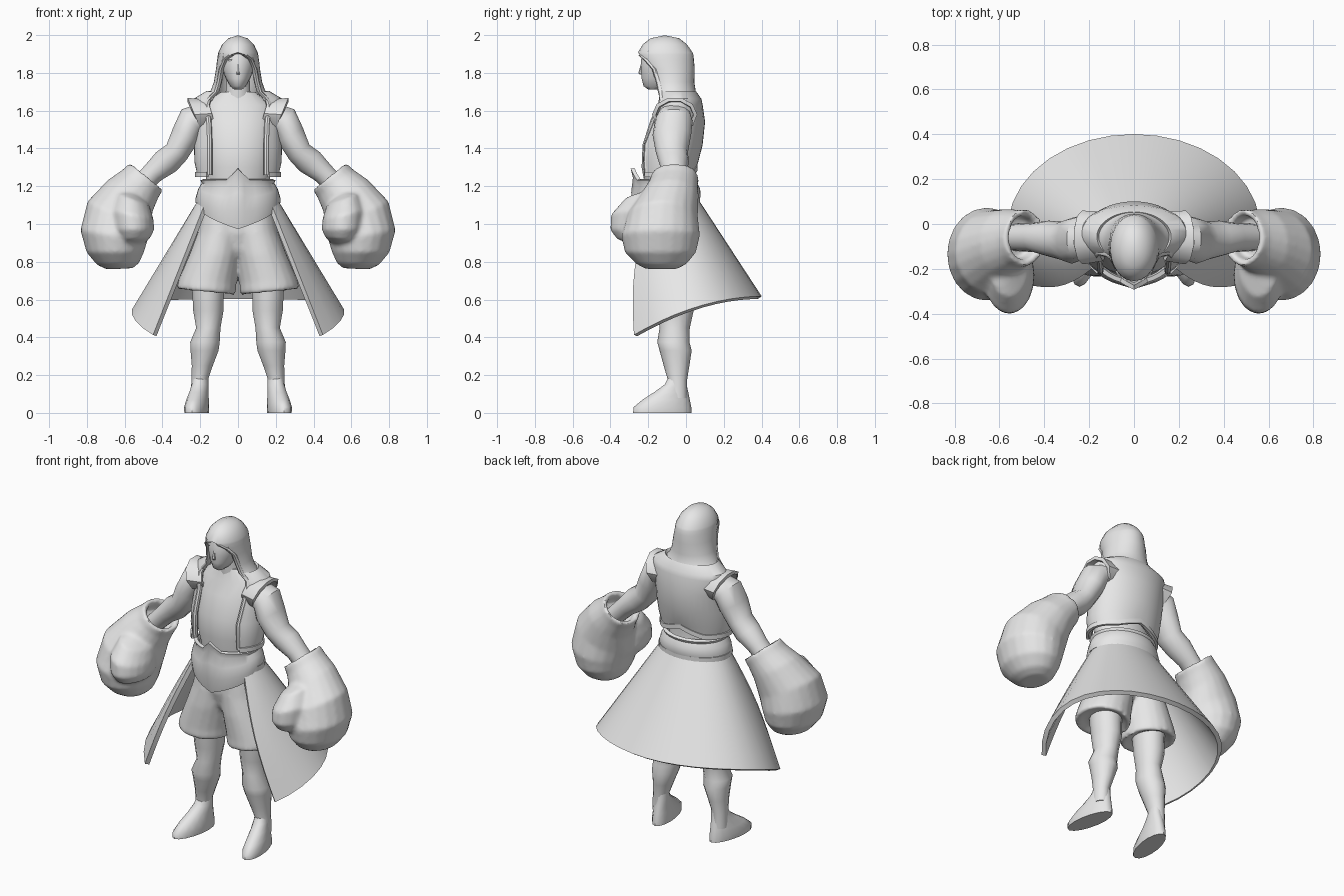
import bpy, bmesh, math
from mathutils import Vector

grey = bpy.data.materials.new("light_grey")
grey.diffuse_color = (0.8, 0.8, 0.8, 1)


def ring(cx, cy, cz, rx, ry, tilt=0, half_gap=0, n=20):
    """Ellipse starting at the front; half_gap is half the width of a front opening."""
    start = math.asin(min(0.99, half_gap / rx)) if half_gap else 0
    count = n + 1 if half_gap else n
    pts = []
    for i in range(count):
        a = start + (2 * math.pi - 2 * start) * i / n
        u = rx * math.sin(a)
        pts.append(Vector((cx + u * math.cos(tilt), cy - ry * math.cos(a),
                           cz - u * math.sin(tilt))))
    return pts


def activate(ob):
    bpy.ops.object.select_all(action='DESELECT')
    ob.select_set(True)
    bpy.context.view_layer.objects.active = ob


def modify(ob, kind, **settings):
    activate(ob)
    m = ob.modifiers.new("mod", kind)
    for key, value in settings.items():
        setattr(m, key, value)
    bpy.ops.object.modifier_apply(modifier=m.name)


def surface(name, rows, closed=True, caps=True, thick=0, mirror=False, angle=40):
    """Skin a list of equal-length point rows."""
    bm = bmesh.new()
    vs = [[bm.verts.new(p) for p in r] for r in rows]
    n = len(rows[0])
    for a, b in zip(vs, vs[1:]):
        for i in range(n if closed else n - 1):
            j = (i + 1) % n
            bm.faces.new((a[i], a[j], b[j], b[i]))
    if closed and caps:
        bm.faces.new(vs[0][::-1])
        bm.faces.new(vs[-1])
    bmesh.ops.remove_doubles(bm, verts=bm.verts, dist=0.0008)
    bmesh.ops.recalc_face_normals(bm, faces=bm.faces)
    me = bpy.data.meshes.new(name)
    bm.to_mesh(me)
    bm.free()
    me.materials.append(grey)
    ob = bpy.data.objects.new(name, me)
    bpy.context.collection.objects.link(ob)
    if thick:
        modify(ob, 'SOLIDIFY', thickness=thick, offset=0)
    if mirror:
        modify(ob, 'MIRROR', use_mirror_merge=False)
    activate(ob)
    bpy.ops.object.shade_smooth_by_angle(angle=math.radians(angle))
    return ob


def loft(name, sections, n=20, **kw):
    return surface(name, [ring(*s, n=n) for s in sections], **kw)


def fuse(name, parts, voxel, rounds, mirror=False):
    """Join overlapping solids into one softly blended skin."""
    activate(parts[0])
    for p in parts:
        p.select_set(True)
    bpy.ops.object.join()
    ob = parts[0]
    ob.name = name
    modify(ob, 'REMESH', mode='VOXEL', voxel_size=voxel)
    modify(ob, 'SMOOTH', factor=.5, iterations=rounds)
    if mirror:
        modify(ob, 'MIRROR', use_mirror_merge=False)
    ob.data.materials.clear()
    ob.data.materials.append(grey)
    activate(ob)
    bpy.ops.object.shade_smooth_by_angle(angle=math.radians(50))


def upright(sections):
    """(z, cy, rx, ry) on the centre line."""
    return [(0, cy, z, rx, ry) for z, cy, rx, ry in sections]


# torso, neck and head
loft("torso", upright([(1.0, -.09, .17, .12), (1.22, -.1, .165, .12), (1.3, -.11, .18, .125),
                       (1.42, -.1, .19, .13), (1.55, -.07, .195, .118),
                       (1.63, -.06, .185, .09), (1.7, -.06, .09, .075)]))
loft("neck", upright([(1.62, -.06, .09, .08), (1.7, -.08, .065, .065), (1.8, -.09, .06, .06)]), n=12)
loft("face", upright([(1.712, -.165, .02, .035), (1.73, -.155, .042, .07), (1.77, -.14, .065, .095),
                      (1.82, -.13, .084, .108), (1.87, -.125, .09, .113), (1.93, -.12, .075, .1)]))
loft("nose", [(0, -.232, 1.792, .011, .014), (0, -.238, 1.80, .011, .014),
              (0, -.234, 1.845, .005, .006)], n=6)

# hair fringe
for k, (x, tip, z) in enumerate([(-.055, -.07, 1.83), (-.02, -.045, 1.815), (.03, .0, 1.845), (.055, .07, 1.83)]):
    loft("fringe_%d" % k, [(tip, -.222 + abs(tip) * .6, z, .004, .006),
                           ((x + tip) / 2, -.23 + abs(x) * .5, 1.87, .02, .012),
                           (x, -.215 + abs(x) * .4, 1.915, .026, .015)], n=6)

# hood, open around the face
hood = [(1.655, -.06, .175, .125, .145), (1.70, -.07, .137, .113, .115), (1.75, -.08, .119, .115, .1),
        (1.82, -.09, .108, .127, .088), (1.87, -.105, .102, .138, .068), (1.895, -.108, .098, .138, .035),
        (1.905, -.11, .096, .136, .0001), (1.945, -.112, .077, .11, .0001),
        (1.975, -.112, .047, .072, .0001), (1.99, -.112, .0002, .0002, .0001)]
surface("hood", [ring(0, cy, z, rx, ry, 0, w, 24) for z, cy, rx, ry, w in hood],
        closed=False, thick=.018)

# sleeveless vest with a front opening and a notch at the back hem
vest = [(1.26, -.105, .205, .145, .15), (1.33, -.098, .22, .152, .15), (1.42, -.085, .222, .162, .15),
        (1.54, -.055, .218, .145, .155), (1.63, -.045, .235, .122, .165), (1.657, -.04, .225, .112, .155),
        (1.695, -.055, .16, .1, .125)]
rows = [ring(0, cy, z, rx, ry, 0, w, 28) for z, cy, rx, ry, w in vest]
for p in rows[0]:
    if p.y > -.08:
        p.z += .045 * max(0, 1 - abs(p.x) / .13)
surface("vest", rows, closed=False, thick=.022)
# raised trim along the opening and hem
for side, idx in (("right", 0), ("left", -1)):
    edge = [Vector(r[idx]) for r in rows[:-1]] + [ring(0, s[1], s[0], s[2], s[3], 0, s[4], 24)[idx]
                                                  for s in hood[1:6]]
    surface(side + "_lapel_trim", [ring(p.x, p.y, p.z, .015, .017, n=8) for p in edge])
surface("vest_hem_trim", [[p + Vector((p.x * .07, (p.y + .1) * .1, dz)) for p in rows[0]]
                          for dz in (-.012, .016)], closed=False, thick=.016)
# armhole collar
loft("shoulder_flap", [(.14, -.055, 1.585, .07, .1, -1.25), (.232, -.06, 1.578, .092, .11, -1.15)],
     n=10, caps=False, thick=.02, mirror=True)

# arms
loft("arm", [(.17, -.06, 1.58, .07, .085, -1.0), (.245, -.065, 1.545, .084, .1, -.85),
             (.278, -.075, 1.47, .078, .102, -.5), (.325, -.075, 1.38, .068, .085, -.65),
             (.38, -.065, 1.33, .075, .08, -.75), (.45, -.06, 1.27, .06, .065, -.7),
             (.54, -.06, 1.18, .055, .06, -.7)], n=14, mirror=True)

# boxing gloves with a recessed cuff and a blended thumb
palm = loft("palm", [(.53, -.06, 1.195, .08, .095, -.68), (.488, -.06, 1.247, .085, .098, -.68),
                     (.482, -.06, 1.254, .113, .126, -.68), (.515, -.066, 1.215, .12, .13, -.67),
                     (.57, -.085, 1.15, .145, .152, -.62), (.63, -.125, 1.04, .185, .188, -.45),
                     (.657, -.135, .94, .18, .209, -.15), (.65, -.135, .85, .152, .189, 0),
                     (.635, -.13, .79, .113, .135, .05), (.625, -.13, .763, .07, .085, .05)])
thumb = loft("thumb", [(.555, -.14, 1.16, .06, .1, -.4), (.555, -.19, 1.13, .092, .135, -.35),
                       (.56, -.225, 1.05, .115, .172, -.2), (.555, -.23, .97, .112, .172, 0),
                       (.55, -.225, .92, .088, .14, .1), (.55, -.2, .89, .05, .08, .1)])
fuse("glove", [palm, thumb], .012, 5, mirror=True)

# wide belt, pointed at the front
belt = []
for t, rx, ry in ((0, .207, .155), (.3, .212, .168), (.6, .2, .165), (.85, .182, .15), (1, .19, .158)):
    row = []
    for p in ring(0, -.1, 0, rx, ry, n=40):
        a = abs(math.atan2(p.x / rx, -(p.y + .1) / ry))
        low = 1.11 - .135 * max(0, 1 - a / 1.4) ** .75
        spike = max(0, 1 - a / .3)
        high = 1.235 + .06 * spike
        row.append(Vector((p.x, p.y - .025 * spike * t, low + (high - low) * t)))
    belt.append(row)
surface("belt", belt, caps=False, thick=.02)

# long open coat skirt
END = math.radians(127)
skirt = []
for k in range(9):
    v = k / 8
    row = []
    for i in range(25):
        th = -END + 2 * END * i / 24
        s, c = math.sin(th), math.cos(th)
        hem_z = .61 - .2 * ((1 - c) / 1.6) ** 1.9
        top = Vector((.195 * s, -.09 + .14 * c, 1.13))
        hem = Vector((.552 * s, -.02 + .41 * c, hem_z))
        p = top.lerp(hem, v)
        p.y -= .07 * math.sin(math.pi * v) * max(0, -c)
        row.append(p)
    skirt.append(row)
surface("coat_skirt", skirt, closed=False, thick=.026)
surface("skirt_waistband", [ring(0, -.09, z, .214, .155, 0, .17, 28) for z in (1.11, 1.14)],
        closed=False, thick=.02)

# shorts
legs = loft("shorts_legs", [(.085, -.09, 1.08, .1, .13, 0), (.095, -.085, .95, .12, .145, 0),
                            (.12, -.08, .84, .135, .157, -.04), (.16, -.075, .70, .152, .16, -.08),
                            (.168, -.075, .65, .158, .162, -.1), (.168, -.075, .637, .15, .154, -.1),
                            (.165, -.07, .66, .09, .1, -.1)], mirror=True)
seat = loft("shorts_seat", upright([(.82, -.08, .05, .08), (.86, -.082, .1, .11), (.95, -.085, .18, .135),
                                    (1.08, -.09, .18, .135)]))
fuse("shorts", [legs, seat], .012, 6)

# legs and feet
loft("leg", [(.155, -.06, .80, .1, .11), (.158, -.06, .62, .085, .1), (.157, -.055, .54, .082, .095),
             (.157, -.06, .45, .066, .08), (.175, -.067, .375, .08, .085), (.177, -.055, .33, .076, .085),
             (.189, -.05, .25, .057, .068), (.204, -.045, .17, .044, .05), (.207, -.045, .08, .044, .052)],
     n=14, mirror=True)
rows = [ring(*s, n=16) for s in [(.212, -.125, 0, .06, .155), (.212, -.125, .03, .062, .153),
                                 (.21, -.105, .07, .056, .125), (.207, -.078, .11, .049, .09),
                                 (.204, -.055, .15, .045, .058), (.203, -.046, .19, .04, .046)]]
for r in rows:
    for p in r:
        p.x -= (p.y + .08) * .16
surface("foot", rows, mirror=True, angle=50)
